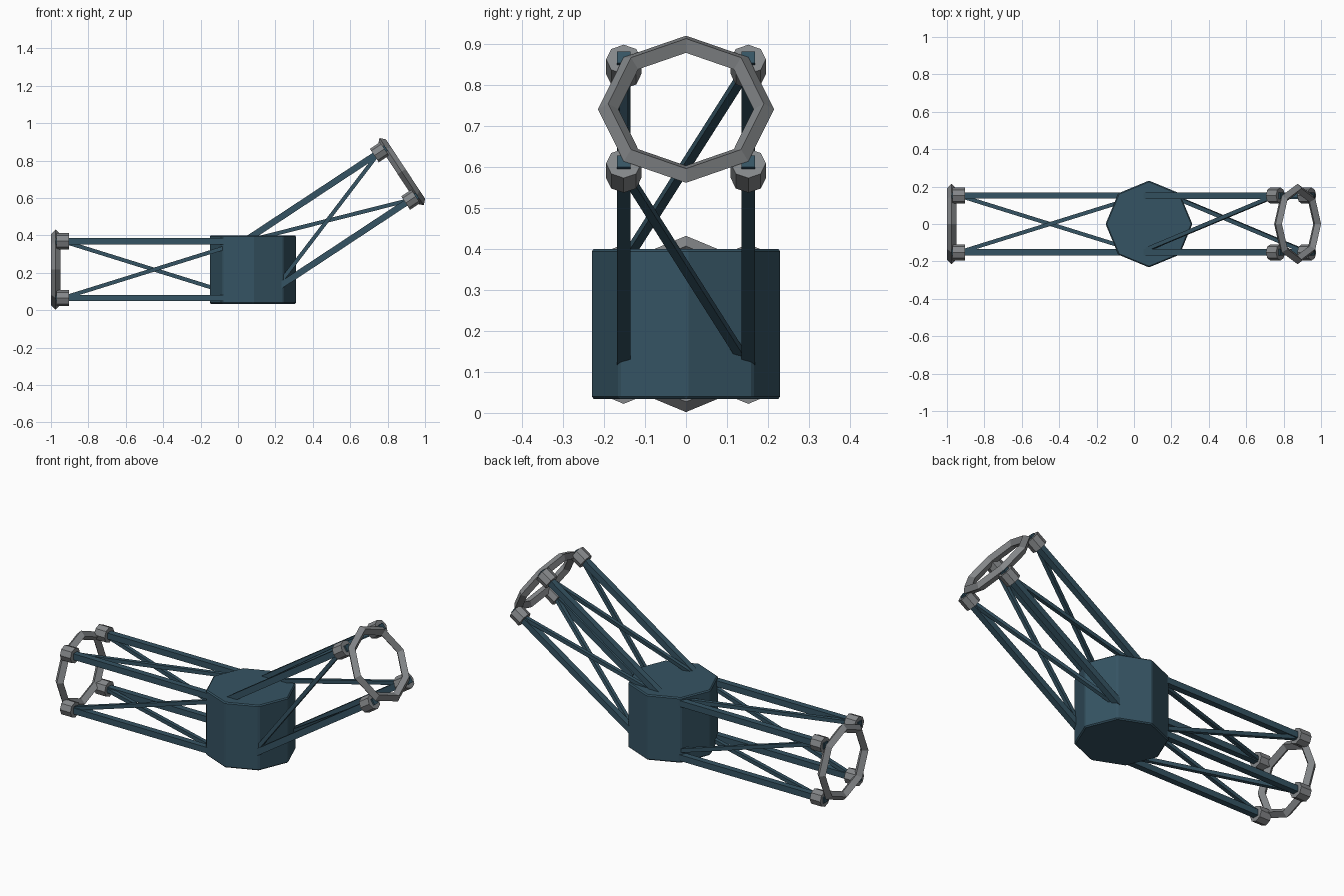
import bpy, bmesh, math
from mathutils import Matrix, Vector

if "Cube" in bpy.data.objects:
    bpy.data.objects.remove(bpy.data.objects["Cube"])


def material(name, rgb):
    m = bpy.data.materials.new(name)
    m.diffuse_color = (*rgb, 1)
    m.use_nodes = True
    m.node_tree.nodes["Principled BSDF"].inputs["Base Color"].default_value = m.diffuse_color
    return m


BLUE = material("slate blue", (0.036, 0.088, 0.125))
GREY = material("steel grey", (0.23, 0.24, 0.25))
HUB = Vector((0.08, 0, 0.217))
OFF = 0.152            # half spacing of the long beams
START = 0.04           # where the beams begin, inside the hub


def finish(name, bm, mat, matrix):
    mesh = bpy.data.meshes.new(name)
    bm.to_mesh(mesh)
    bm.free()
    mesh.materials.append(mat)
    ob = bpy.data.objects.new(name, mesh)
    bpy.context.collection.objects.link(ob)
    ob.matrix_world = matrix
    return ob


def strut(name, a, b, width, frame):
    """Square bar from a to b in the arm frame."""
    a, b = Vector(a), Vector(b)
    bm = bmesh.new()
    bmesh.ops.create_cube(bm, size=1)
    bmesh.ops.scale(bm, vec=((b - a).length, width, width), verts=bm.verts)
    turn = (b - a).to_track_quat('X', 'Z').to_matrix().to_4x4()
    return finish(name, bm, BLUE, frame @ Matrix.Translation((a + b) / 2) @ turn)


def octagon(name, radius, depth, mat, matrix, bevel=0):
    bm = bmesh.new()
    bmesh.ops.create_cone(bm, cap_ends=True, segments=8, radius1=radius,
                          radius2=radius, depth=depth)
    if bevel:
        bmesh.ops.bevel(bm, geom=bm.edges[:], offset=bevel, segments=1,
                        affect='EDGES')
    return finish(name, bm, mat, matrix)


def arm(side, frame, joint_x, ring_x):
    """Truss along local +X: four beams, spiral braces, joints and an end ring."""
    corners = [(-OFF, OFF), (-OFF, -OFF), (OFF, -OFF), (OFF, OFF)]
    quarter = Matrix.Rotation(math.pi / 2, 4, 'Y')
    for i, c in enumerate(corners):
        n = corners[(i + 1) % 4]
        strut(f"{side}_beam_{i + 1}", (START, *c), (ring_x, *c), 0.034, frame)
        strut(f"{side}_brace_{i + 1}", (joint_x, *c), (START, *n), 0.021, frame)
        octagon(f"{side}_joint_{i + 1}", 0.043, 0.065, GREY,
                frame @ Matrix.Translation((joint_x, *c)) @ quarter)
    # eight-sided ring with a diamond cross-section
    bpy.ops.mesh.primitive_torus_add(major_segments=8, minor_segments=4,
                                     major_radius=0.19, minor_radius=0.025)
    ring = bpy.context.object
    ring.name = f"{side}_end_ring"
    ring.data.materials.append(GREY)
    ring.matrix_world = frame @ Matrix.Translation((ring_x, 0, 0)) @ quarter
    for p in ring.data.polygons:
        p.use_smooth = False


# central hub
octagon("hub", 0.232, 0.366, BLUE, Matrix.Translation(HUB), bevel=0.006)

# raised right arm and level left arm
base = Matrix.Translation(HUB)
arm("right", base @ Matrix.Rotation(math.radians(-33.4), 4, 'Y'), 0.91, 0.952)
arm("left", base @ Matrix.Rotation(math.pi, 4, 'Z'), 1.017, 1.055)
